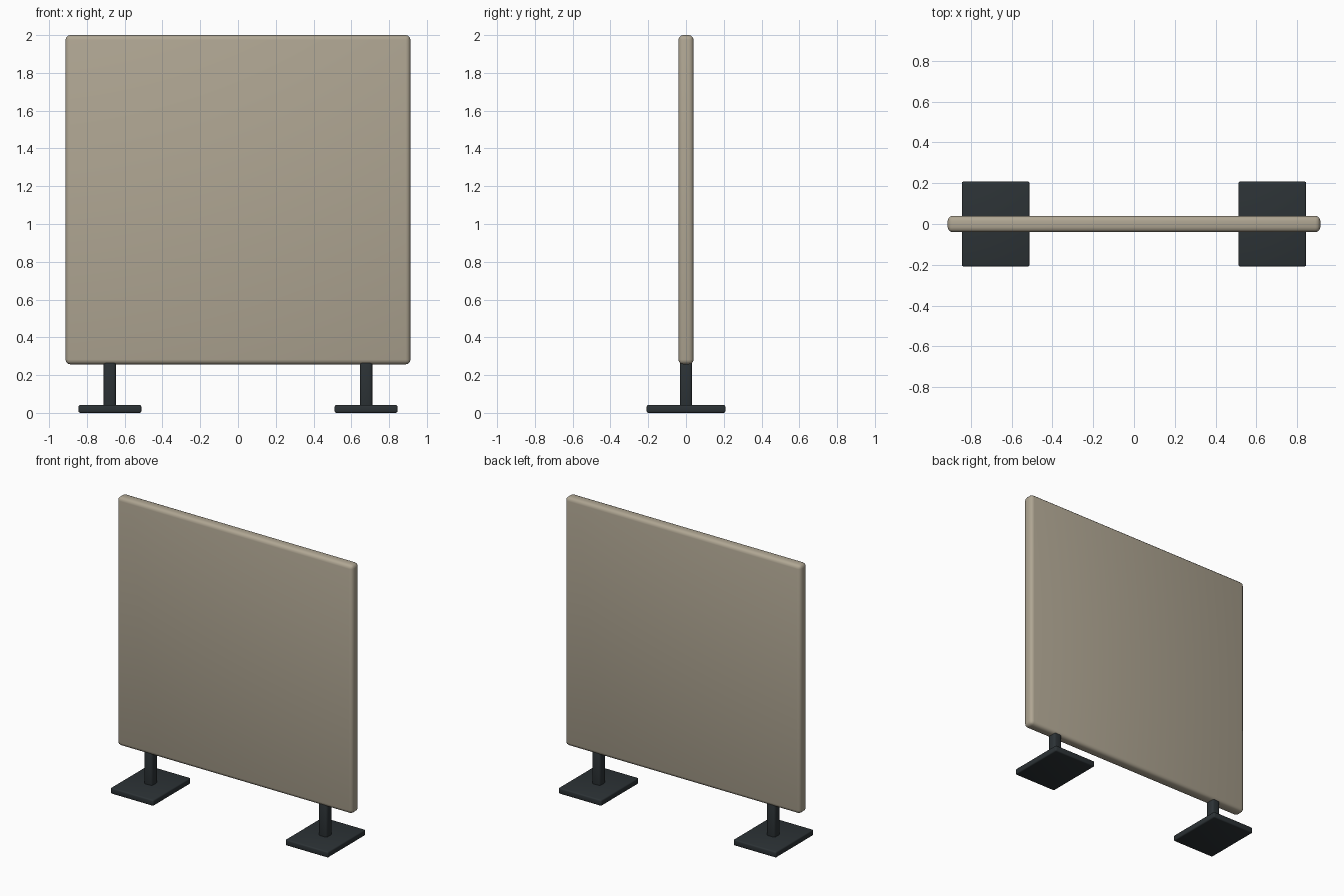
import bpy, math

if "Cube" in bpy.data.objects:
    bpy.data.objects.remove(bpy.data.objects["Cube"])


def material(name, color):
    m = bpy.data.materials.new(name)
    m.diffuse_color = color
    m.use_nodes = True
    m.node_tree.nodes["Principled BSDF"].inputs["Base Color"].default_value = m.diffuse_color
    return m


fabric = material("beige_fabric", (0.43, 0.38, 0.29, 1))
metal = material("dark_metal", (0.025, 0.032, 0.036, 1))


def rounded_box(name, x, size, z0, z1, radius, mat):
    bpy.ops.mesh.primitive_cube_add(size=1, location=(x, 0, (z0 + z1) / 2))
    ob = bpy.context.object
    ob.name = name
    ob.scale = (size[0], size[1], z1 - z0)
    bpy.ops.object.transform_apply(location=False, rotation=False, scale=True)
    bevel = ob.modifiers.new("rounded_edges", 'BEVEL')
    bevel.width = radius
    bevel.segments = 3
    bpy.ops.object.modifier_apply(modifier=bevel.name)
    bpy.ops.object.shade_smooth_by_angle(angle=math.radians(35))
    ob.data.materials.append(mat)
    return ob


# upholstered divider panel
rounded_box("panel", 0, (1.826, 0.08), 0.257, 2.0, 0.025, fabric)

# mirrored feet: flat base plate and short post
for side, sx in (("left", -1), ("right", 1)):
    rounded_box(side + "_base_plate", sx * 0.678, (0.332, 0.416), 0, 0.042, 0.009, metal)
    rounded_box(side + "_post", sx * 0.678, (0.066, 0.066), 0.02, 0.275, 0.016, metal)
